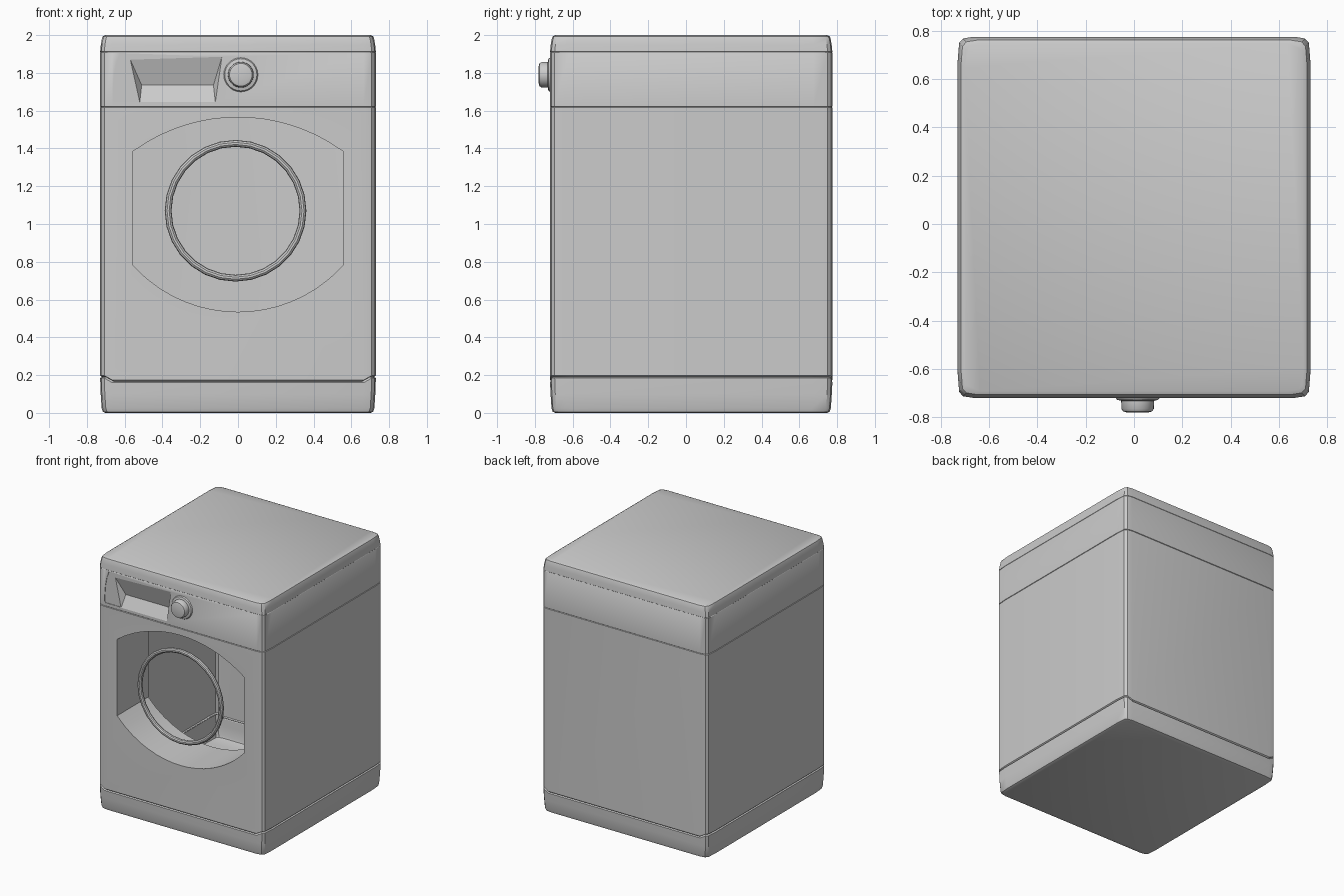
import bpy, bmesh, math
from mathutils import Vector

if "Cube" in bpy.data.objects:
    bpy.data.objects.remove(bpy.data.objects["Cube"], do_unlink=True)

# Single enamel colour
enamel = bpy.data.materials.new("light_grey_enamel")
enamel.use_nodes = True
GREY = (0.6, 0.6, 0.6, 1)
enamel.diffuse_color = GREY
enamel.node_tree.nodes["Principled BSDF"].inputs["Base Color"].default_value = GREY

HX, HY, CY = 0.73, 0.7475, 0.0275   # half width, half depth, depth centre
FRONT = CY - HY
WALL = 0.006


def make(name, verts, faces):
    bm = bmesh.new()
    vs = [bm.verts.new(v) for v in verts]
    for f in faces:
        bm.faces.new([vs[i] for i in f])
    bmesh.ops.recalc_face_normals(bm, faces=bm.faces)
    me = bpy.data.meshes.new(name)
    bm.to_mesh(me)
    bm.free()
    me.materials.append(enamel)
    ob = bpy.data.objects.new(name, me)
    bpy.context.collection.objects.link(ob)
    return ob


def activate(ob):
    bpy.ops.object.select_all(action='DESELECT')
    ob.select_set(True)
    bpy.context.view_layer.objects.active = ob


def smooth(ob, angle=35):
    activate(ob)
    bpy.ops.object.shade_smooth_by_angle(angle=math.radians(angle))


def thicken(ob, offset):
    mod = ob.modifiers.new("wall", 'SOLIDIFY')
    mod.thickness, mod.offset = WALL, offset
    activate(ob)
    bpy.ops.object.modifier_apply(modifier=mod.name)


def cut(ob, outline, y0, y1):
    cutter = prism("cutter", outline, y0, y1, True)
    cutter.hide_render = True
    mod = ob.modifiers.new("cut", 'BOOLEAN')
    mod.operation, mod.solver, mod.object = 'DIFFERENCE', 'EXACT', cutter
    activate(ob)
    bpy.ops.object.modifier_apply(modifier=mod.name)
    bpy.data.objects.remove(cutter, do_unlink=True)


def prism(name, outline, y0, y1, capped):
    n = len(outline)
    verts = [(x, y, z) for y in (y0, y1) for x, z in outline]
    faces = [(i, (i + 1) % n, n + (i + 1) % n, n + i) for i in range(n)]
    if capped:
        faces += [range(n), range(n, 2 * n)]
    return make(name, verts, faces)


def section(inset, z, dip=0.0):
    """Softly bowed rectangle; dip lowers the front and back edges."""
    a, b = HX - inset, HY - inset
    quarter = [(a, b - .1, 0), (a - .006, b - .025, 0),
               (a - .022, b - .007, 0), (a - .065, b, dip)]
    loop = []
    for sx, sy in ((1, 1), (-1, 1), (-1, -1), (1, -1)):
        pts = [(sx * x, CY + sy * y, z - d) for x, y, d in quarter]
        loop += pts if sx * sy > 0 else pts[::-1]
    return loop


def shell(name, levels, cap_bottom=False, cap_top=False):
    rings = [section(*lv) for lv in levels]
    n = len(rings[0])
    faces = [(k * n + i, k * n + (i + 1) % n, (k + 1) * n + (i + 1) % n, (k + 1) * n + i)
             for k in range(len(rings) - 1) for i in range(n)]
    if cap_bottom:
        faces.append(range(n))
    if cap_top:
        faces.append(range((len(rings) - 1) * n, len(rings) * n))
    ob = make(name, [p for r in rings for p in r], faces)
    # Open sleeves need their normals checked against the centre
    f = ob.data.polygons[n // 2]
    if f.normal.dot(f.center - Vector((0, CY, f.center.z))) < 0:
        ob.data.flip_normals()
    thicken(ob, -1)
    return ob


# Stacked housing: plinth, cabinet, control panel, lid
plinth = shell("plinth", [(.028, 0), (.014, .006), (.008, .025), (.003, .1),
                          (0, .184, .024), (.009, .19, .024)], cap_bottom=True)
cabinet = shell("cabinet", [(.009, .19, .024), (0, .198, .024), (0, 1.617), (.004, 1.62)])
control_panel = shell("control_panel", [(.004, 1.62), (0, 1.623), (0, 1.907), (.002, 1.91)])
lid = shell("lid", [(.002, 1.91), (0, 1.912), (.004, 1.95), (.009, 1.98),
                    (.014, 1.993), (.028, 2.0)], cap_top=True)


# Door opening: straight sides with an arched top and bottom
def arch(half, z_side, rise, steps=16):
    r = (half ** 2 + rise ** 2) / (2 * abs(rise))
    s = math.copysign(1, rise)
    pts = []
    for i in range(steps + 1):
        x = half - 2 * half * i / steps
        pts.append((x, z_side + rise - s * (r - math.sqrt(r * r - x * x))))
    return pts


opening = arch(.555, 1.385, .18) + arch(.555, .78, -.245)[::-1]
cut(cabinet, opening, FRONT - .1, FRONT + .1)
door_tunnel = prism("door_tunnel", opening, FRONT + .0005, FRONT + .39, False)
thicken(door_tunnel, 1)

# Drawer grip: hole in the panel plus a scooped tray
grip = [(-.57, 1.87), (-.52, 1.645), (-.12, 1.645), (-.085, 1.885)]
cut(control_panel, grip, FRONT - .05, FRONT + .1)
deep = [(-.51, 1.735), (-.13, 1.735)]
tray = make("drawer_grip_tray",
            [(x, FRONT, z) for x, z in grip] + [(x, FRONT + .045, z) for x, z in deep],
            [(0, 4, 5, 3), (1, 2, 5, 4), (0, 1, 4), (3, 5, 2)])
if tray.data.polygons[0].normal.y > 0:
    tray.data.flip_normals()

# Groove outlining the drawer edge
line = [(-.625, 1.905), (-.645, 1.85), (-.658, 1.78), (-.664, 1.7), (-.664, 1.66),
        (-.655, 1.648), (-.525, 1.648)]
inner = [(-.617, 1.902), (-.637, 1.848), (-.65, 1.78), (-.656, 1.7), (-.656, 1.664),
         (-.652, 1.656), (-.528, 1.656)]
cut(control_panel, line + inner[::-1], FRONT - .05, FRONT + .004)

# Door ring
bpy.ops.mesh.primitive_torus_add(major_radius=.357, minor_radius=.018, major_segments=28,
                                 minor_segments=10, location=(-.013, FRONT + .022, 1.07),
                                 rotation=(math.pi / 2, 0, 0))
ring = bpy.context.object
ring.name = "door_ring"
ring.data.materials.append(enamel)

# Program knob, turned around the y axis
profile = [(.092, .002), (.085, -.008), (.068, -.012), (.067, -.045), (.06, -.056), (.045, -.06)]
N = 28
verts = [(.015 + r * math.cos(2 * math.pi * i / N), FRONT + y,
          1.79 + r * math.sin(2 * math.pi * i / N)) for r, y in profile for i in range(N)]
faces = [(k * N + i, k * N + (i + 1) % N, (k + 1) * N + (i + 1) % N, (k + 1) * N + i)
         for k in range(len(profile) - 1) for i in range(N)]
faces += [range(N), range((len(profile) - 1) * N, len(profile) * N)]
knob = make("program_knob", verts, faces)

for ob in (plinth, cabinet, control_panel, lid, door_tunnel, ring, knob):
    smooth(ob)
